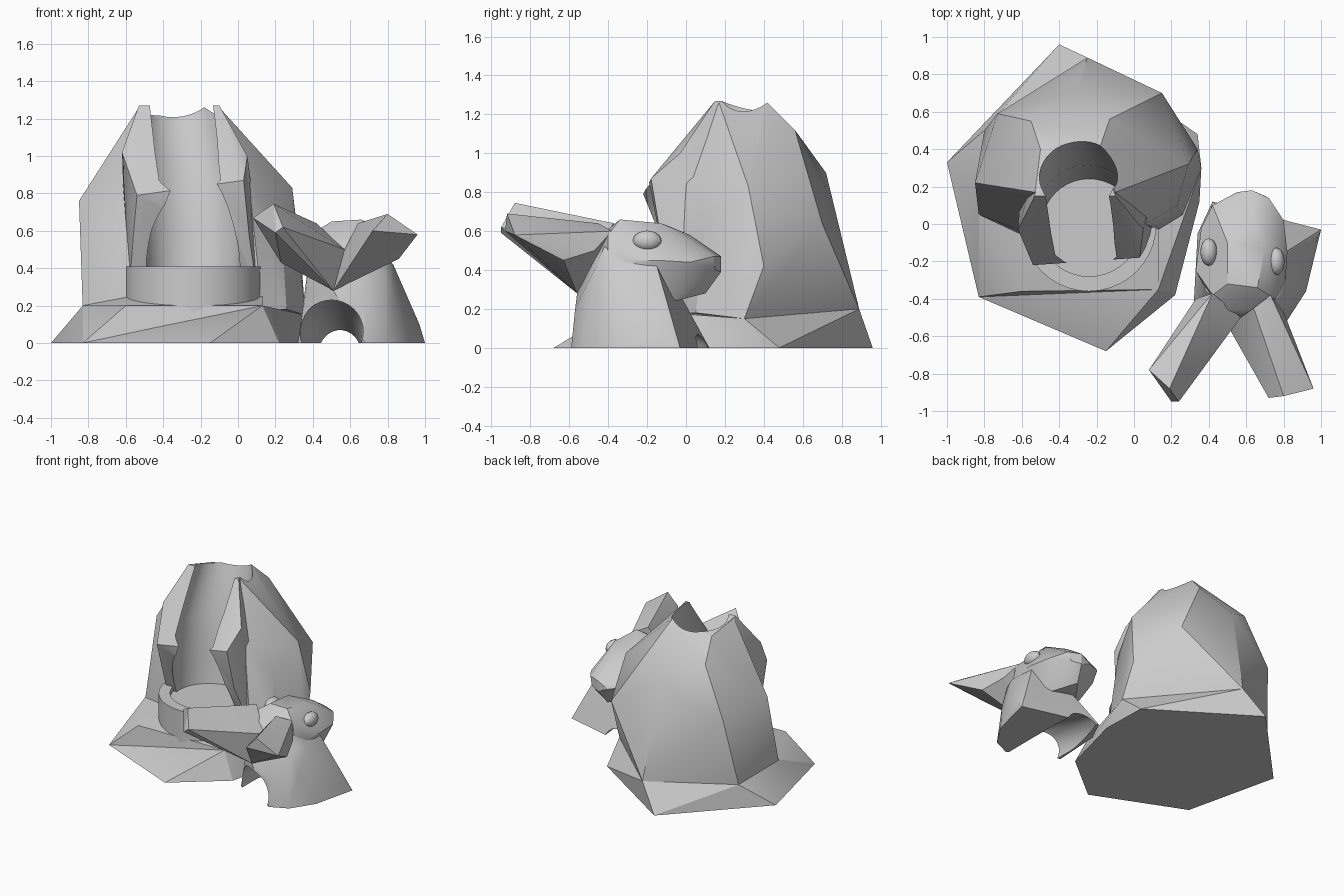
import bpy
import bmesh
from math import cos, sin, pi, radians
from mathutils import Vector

cube = bpy.data.objects.get("Cube")
if cube:
    bpy.data.objects.remove(cube, do_unlink=True)

stone = bpy.data.materials.new("light_grey_stone")
stone.use_nodes = True
grey = (0.6, 0.6, 0.6, 1)
stone.diffuse_color = grey
stone.node_tree.nodes["Principled BSDF"].inputs["Base Color"].default_value = grey


def finish(name, bm):
    """Turn a bmesh into a named, coloured object."""
    bmesh.ops.recalc_face_normals(bm, faces=bm.faces[:])
    mesh = bpy.data.meshes.new(name)
    bm.to_mesh(mesh)
    bm.free()
    obj = bpy.data.objects.new(name, mesh)
    bpy.context.collection.objects.link(obj)
    mesh.materials.append(stone)
    return obj


def boulder(name, points):
    """Faceted solid wrapped around a few corner points."""
    bm = bmesh.new()
    for p in points:
        bm.verts.new(p)
    result = bmesh.ops.convex_hull(bm, input=bm.verts[:])
    unused = {v for v in result["geom_interior"] if isinstance(v, bmesh.types.BMVert)}
    bmesh.ops.delete(bm, geom=list(unused), context="VERTS")
    return finish(name, bm)


def loft(name, rings, axis="z", sides=32):
    """Tube through rings of (height, centre, centre, radius), capped at both ends."""
    bm = bmesh.new()
    loops = []
    for h, a, b, r in rings:
        loop = []
        for i in range(sides):
            t = 2 * pi * i / sides
            u, v = a + r * cos(t), b + r * sin(t)
            loop.append(bm.verts.new((u, v, h) if axis == "z" else (u, h, v)))
        loops.append(loop)
    for low, high in zip(loops, loops[1:]):
        for i in range(sides):
            j = (i + 1) % sides
            bm.faces.new((low[i], low[j], high[j], high[i]))
    bm.faces.new(loops[0])
    bm.faces.new(loops[-1])
    return finish(name, bm)


def activate(obj):
    bpy.ops.object.select_all(action="DESELECT")
    obj.select_set(True)
    bpy.context.view_layer.objects.active = obj


def carve(obj, cutter):
    """Subtract the cutter for good."""
    mod = obj.modifiers.new("carve", "BOOLEAN")
    mod.operation = "DIFFERENCE"
    mod.solver = "EXACT"
    mod.object = cutter
    activate(obj)
    bpy.ops.object.modifier_apply(modifier=mod.name)


# Sloping ground slab under the rock, with a steeper shelf at the front
ground_slab = boulder("ground_slab", [
    (-.4, .96, 0), (.34, .48, 0), (.35, .12, 0), (.22, -.38, 0),
    (-.15, -.68, 0), (-.83, -.39, 0), (-1, .33, 0),
    (.13, -.35, .2), (.36, .3, .15),
    (-.25, .89, .2), (-.8, .5, .17), (-.83, .05, .2)])
slab_shelf = boulder("slab_shelf", [
    (-.83, -.39, 0), (.13, -.35, .2), (-.6, -.36, .2), (-.83, .05, .2),
    (-.6, .05, .26), (.13, .05, .26), (.13, .05, 0), (-.83, .05, 0)])

# Main mass of the rock
rock_body = boulder("rock_body", [
    (-.83, .05, .18), (-.6, -.06, .18), (.13, -.03, .18), (.26, .05, .18),
    (.36, .3, .15), (-.25, .89, .2), (-.8, .5, .17),
    (.34, .4, .42), (.15, .7, .64), (-.3, .72, .9), (-.73, .59, .68),
    (-.85, .22, .76), (-.7, .22, .93), (-.62, -.03, .6),
    (.29, .32, .83), (.23, .1, .64), (.1, .3, 1), (.06, -.0, .85),
    (-.13, .56, 1.12), (-.55, .55, 1.05),
    (-.5, .4, 1.2), (-.18, .42, 1.26), (-.53, .17, 1.26), (-.1, .17, 1.26)])

# Overhanging lip at the front of the rock
rock_lip = boulder("rock_lip", [
    (-.53, .15, 1.27), (-.1, .15, 1.27), (-.5, .4, 1.2), (-.18, .42, 1.26),
    (-.62, -.03, 1.02), (.05, -.03, 1),
    (-.54, -.22, .79), (.03, -.18, .87),
    (-.56, -.13, .57), (.06, -.13, .57),
    (-.58, -.02, .3), (.1, -.02, .3), (-.6, .3, .4), (.13, .3, .4)])

# Leaning round niche carved through the rock
niche = loft("niche_cutter", [(.3, -.24, -.02, .25), (.6, -.24, .01, .27),
                              (.87, -.25, .045, .27), (1.4, -.32, .33, .18)], sides=40)
for part in (rock_body, rock_lip):
    carve(part, niche)

# Shallow round basin at the foot of the niche
basin = loft("basin", [(.15, -.24, 0, .36), (.41, -.24, 0, .36),
                       (.41, -.24, 0, .28), (.37, -.24, 0, .28)], sides=40)

# Creature: flared lower body with a hollow opening to the front
creature_body = boulder("creature_body", [
    (.32, -.42, 0), (.34, -.05, 0), (.42, .12, 0), (.68, -.59, 0), (.81, -.53, 0),
    (.92, -.36, 0), (1, -.03, 0), (.85, 0, 0),
    (.97, -.1, .1), (.86, -.15, .23), (.83, -.45, .25), (.7, -.1, .24),
    (.37, -.1, .25), (.36, -.42, .25), (.51, -.56, .28), (.68, -.57, .2),
    (.83, -.34, .42), (.78, -.46, .42), (.38, -.35, .45), (.6, -.1, .4),
    (.6, -.46, .5), (.74, -.42, .52), (.45, -.43, .52), (.81, -.15, .42)])
hollow = loft("hollow_cutter", [(-1, .5, .06, .17), (-.45, .5, .06, .17),
                                (-.25, .5, .02, .16), (.2, .55, -.09, .11)], axis="y")
carve(creature_body, hollow)

for cutter in (niche, hollow):
    bpy.data.objects.remove(cutter, do_unlink=True)

# Creature: head
creature_head = boulder("creature_head", [
    (.63, .18, .47), (.55, .17, .42), (.63, .18, .39), (.7, .15, .4), (.6, .1, .28),
    (.42, .1, .45), (.36, -.02, .42), (.8, .02, .44), (.72, .14, .47),
    (.33, -.25, .45), (.82, -.15, .45), (.81, -.3, .45),
    (.63, .02, .58), (.5, -.1, .63), (.7, -.13, .64),
    (.5, -.32, .65), (.66, -.34, .66), (.42, -.38, .6), (.75, -.4, .58),
    (.48, -.46, .56), (.66, -.46, .56), (.57, -.49, .5),
    (.4, -.38, .33), (.78, -.4, .32), (.74, -.1, .23), (.44, -.12, .25)])

# Creature: two halves of the wide open beak
right_beak = boulder("right_beak", [
    (.08, -.78, .67), (.19, -.88, .745), (.24, -.95, .62), (.2, -.95, .59),
    (.23, -.7, .43), (.51, -.56, .28), (.42, -.37, .64),
    (.57, -.5, .5), (.33, -.4, .45)])
left_beak = boulder("left_beak", [
    (.8, -.92, .69), (.96, -.88, .58), (.72, -.93, .6), (.64, -.45, .64),
    (.51, -.56, .28), (.57, -.5, .5), (.8, -.47, .5),
    (.86, -.63, .45), (.73, -.38, .6)])

# Creature: eyes
eyes = []
for name, place in (("right_eye", (.4, -.15, .55)), ("left_eye", (.76, -.2, .55))):
    bm = bmesh.new()
    bmesh.ops.create_uvsphere(bm, u_segments=16, v_segments=10, radius=.07)
    bmesh.ops.scale(bm, vec=Vector((.65, 1.05, .75)), verts=bm.verts[:])
    bmesh.ops.translate(bm, vec=Vector(place), verts=bm.verts[:])
    eyes.append(finish(name, bm))

# Soften only the gentle creases
for obj in (ground_slab, slab_shelf, rock_body, rock_lip, basin, creature_body,
            creature_head, right_beak, left_beak, *eyes):
    activate(obj)
    bpy.ops.object.shade_smooth_by_angle(angle=radians(28))
